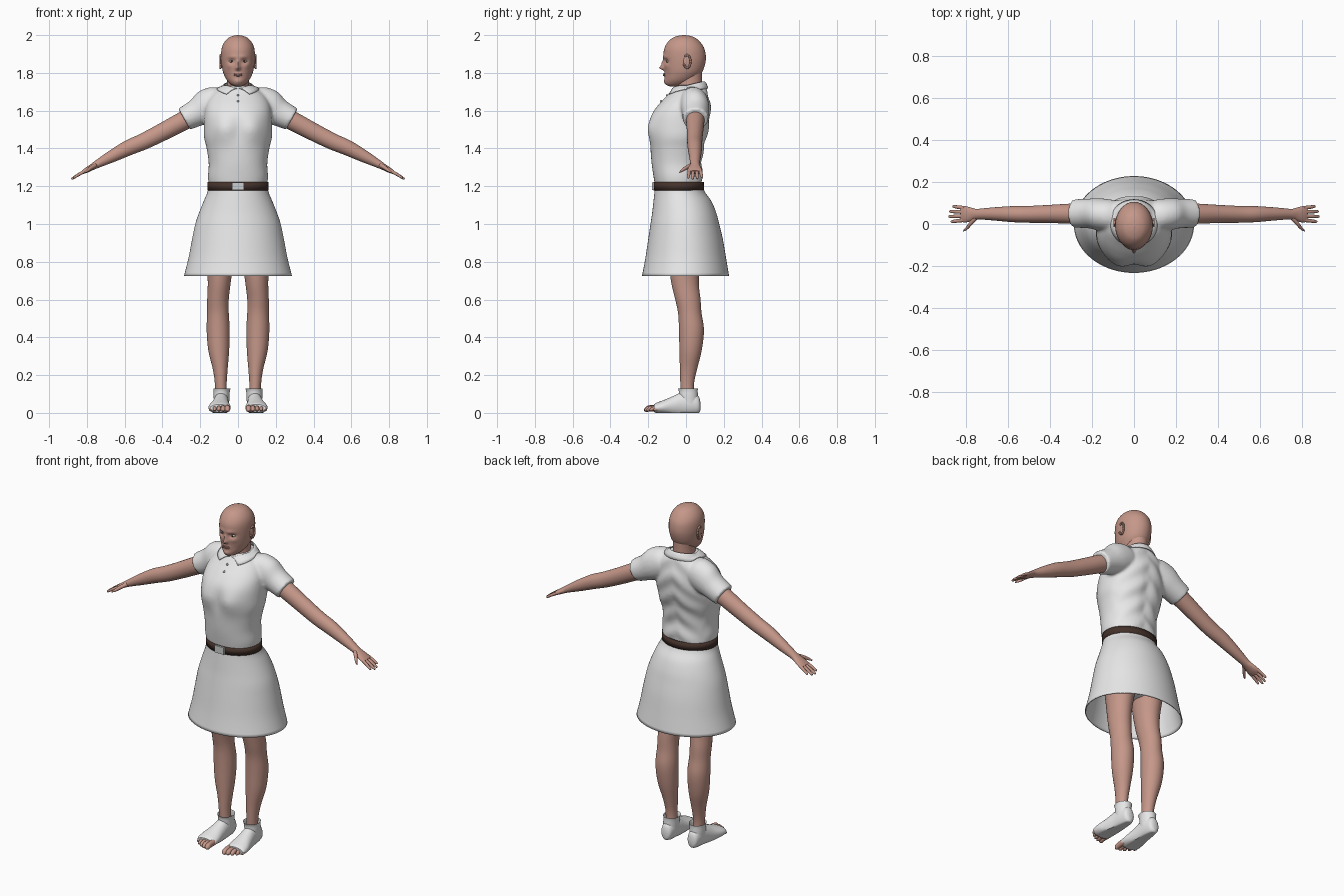
import bpy, bmesh, math
from mathutils import Vector

old = bpy.data.objects.get("Cube")
if old:
    bpy.data.objects.remove(old)

X, Y, Z = Vector((1, 0, 0)), Vector((0, 1, 0)), Vector((0, 0, 1))


def material(name, r, g, b):
    m = bpy.data.materials.new(name)
    m.use_nodes = True
    m.diffuse_color = (r, g, b, 1)
    m.node_tree.nodes["Principled BSDF"].inputs["Base Color"].default_value = (r, g, b, 1)
    return m


SKIN = material("skin", .56, .31, .25)
LIPS = material("lips", .46, .21, .18)
CLOTH = material("white cloth", .8, .8, .8)
LEATHER = material("brown leather", .06, .032, .024)
METAL = material("pale metal", .6, .62, .62)
DARK = material("dark iris", .05, .03, .025)


def spline(rows, steps):
    """Smooth curve through rows of numbers."""
    rows = [Vector(r) for r in rows]
    out = []
    for i in range(len(rows) - 1):
        p0, p1, p2 = rows[max(i - 1, 0)], rows[i], rows[i + 1]
        p3 = rows[min(i + 2, len(rows) - 1)]
        for k in range(steps):
            t = k / steps
            out.append(p1 + (p2 - p0) * (t / 2)
                       + (2 * p0 - 5 * p1 + 4 * p2 - p3) * (t * t / 2)
                       + (3 * p1 - p0 - 3 * p2 + p3) * (t ** 3 / 2))
    return out + [rows[-1]]


def loft(bm, rows, u=X, v=Y, seg=24, steps=4, power=1.0, caps=True, warp=None):
    """Skin oval rings; a row is centre x, y, z and half sizes along u and v."""
    rings = []
    for r in spline(rows, steps):
        ring = []
        for k in range(seg):
            a = math.tau * k / seg
            c, s = math.cos(a), math.sin(a)
            p = (Vector(r[:3]) + u * (r[3] * math.copysign(abs(c) ** power, c))
                 + v * (r[4] * math.copysign(abs(s) ** power, s)))
            ring.append(bm.verts.new(warp(p) if warp else p))
        rings.append(ring)
    for a, b in zip(rings, rings[1:]):
        for k in range(seg):
            n = (k + 1) % seg
            bm.faces.new((a[k], a[n], b[n], b[k]))
    if caps:
        bm.faces.new(rings[0])
        bm.faces.new(rings[-1])


def standing(rows):
    """Rows of z, half width, front y, back y."""
    return [(0, (f + b) / 2, z, w, (b - f) / 2) for z, w, f, b in rows]


def ball(bm, centre, size, seg=20):
    made = bmesh.ops.create_uvsphere(bm, u_segments=seg, v_segments=seg // 2, radius=1)
    for v in made["verts"]:
        v.co = Vector(centre) + Vector(a * b for a, b in zip(v.co, size))


def part(name, bm, mat, mirror=False, thick=0):
    bmesh.ops.recalc_face_normals(bm, faces=bm.faces)
    me = bpy.data.meshes.new(name)
    bm.to_mesh(me)
    bm.free()
    ob = bpy.data.objects.new(name, me)
    bpy.context.collection.objects.link(ob)
    me.materials.append(mat)
    bpy.ops.object.select_all(action="DESELECT")
    ob.select_set(True)
    bpy.context.view_layer.objects.active = ob
    bpy.ops.object.shade_smooth_by_angle(angle=math.radians(50))
    if thick:
        ob.modifiers.new("thickness", "SOLIDIFY").thickness = thick
    if mirror:
        ob.modifiers.new("mirror", "MIRROR")
    return ob


def bump(p, x, z, sx, sz):
    return math.exp(-((abs(p.x) - x) / sx) ** 2 - ((p.z - z) / sz) ** 2)


# Head with sculpted face
def face(p):
    if p.y < -.04:
        p.y -= (.024 * bump(p, 0, 1.826, .012, .011) + .012 * bump(p, 0, 1.848, .009, .018)
                + .005 * bump(p, .025, 1.885, .025, .009) - .013 * bump(p, .035, 1.862, .018, .012)
                + .006 * bump(p, 0, 1.79, .022, .010) + .006 * bump(p, 0, 1.755, .02, .012)
                + .004 * bump(p, .045, 1.835, .016, .014))
    return p


bm = bmesh.new()
loft(bm, standing([(1.728, .015, -.085, -.02), (1.738, .036, -.106, .01), (1.76, .058, -.112, .045),
                   (1.79, .074, -.112, .075), (1.82, .083, -.115, .093), (1.87, .089, -.119, .105),
                   (1.92, .088, -.117, .1), (1.955, .077, -.102, .082), (1.982, .055, -.076, .055),
                   (1.995, .03, -.046, .026), (2.0, .004, -.016, -.006)]),
     seg=96, steps=7, warp=face)
part("head", bm, SKIN)

bm = bmesh.new()
loft(bm, standing([(1.66, .075, -.05, .095), (1.72, .06, -.05, .085),
                   (1.77, .057, -.05, .084), (1.82, .058, -.04, .085)]), seg=32)
part("neck", bm, SKIN)

bm = bmesh.new()
ball(bm, (.035, -.091, 1.861), (.014, .0135, .007))
part("eyes", bm, CLOTH, mirror=True)
bm = bmesh.new()
ball(bm, (.034, -.1025, 1.861), (.005, .003, .005), 12)
part("irises", bm, DARK, mirror=True)
bm = bmesh.new()
for z in (1.794, 1.786):
    ball(bm, (0, -.114, z), (.022, .007, .0042))
part("mouth", bm, LIPS)

# Ears: shallow shell with a raised rim
bm = bmesh.new()
ball(bm, (.087, .004, 1.858), (.007, .018, .034))
rim = [(.093, .006 + .018 * math.sin(a), 1.86 + .034 * math.cos(a), .005, .005)
       for a in (math.tau * k / 24 for k in range(-2, 17))]
for row in rim:
    ball(bm, row[:3], (.006, .006, .006), 10)
part("ears", bm, SKIN, mirror=True)


# Shirt: torso and sleeves fused into one cloth surface
def drape(p):
    if p.y < -.02:
        p.y -= .02 * bump(p, .08, 1.5, .06, .07) - .004 * bump(p, 0, 1.5, .03, .07)
    elif p.y > .03:
        p.y += .004 * math.sin(p.z * 55 + abs(p.x) * 40) - .008 * bump(p, 0, 1.45, .03, .15)
    return p


TORSO = [(1.2, .153, -.163, .085), (1.25, .159, -.172, .088), (1.32, .155, -.182, .086),
         (1.4, .166, -.188, .098), (1.46, .18, -.19, .113), (1.52, .181, -.191, .125),
         (1.58, .178, -.18, .13), (1.63, .17, -.147, .13), (1.68, .145, -.1, .12),
         (1.715, .105, -.07, .108), (1.732, .072, -.056, .095)]
bm = bmesh.new()
loft(bm, standing(TORSO), seg=64, steps=6, power=.92, warp=drape)
for s in (1, -1):
    loft(bm, [(.05 * s, .035, 1.655, .06, .07), (.1 * s, .04, 1.65, .074, .086),
              (.165 * s, .046, 1.622, .076, .09), (.22 * s, .05, 1.588, .07, .073),
              (.285 * s, .05, 1.555, .068, .064)], u=Y, v=Vector((.49 * s, 0, .87)), seg=40)
shirt = part("shirt", bm, CLOTH)
mod = shirt.modifiers.new("fuse", "REMESH")
mod.mode, mod.voxel_size, mod.use_smooth_shade = "VOXEL", .008, True
mod = shirt.modifiers.new("soften", "SMOOTH")
mod.iterations = 6

# Collar: band open at the front, folded down to two points
bm = bmesh.new()
N, grid = 48, []
for k in range(N + 1):
    t = k / N
    a, b = .08 + t * (math.tau - .16), .6 + t * (math.tau - 1.2)
    lift = .05 * (.5 - .5 * math.cos(a)) ** .6
    top = Vector((.073 * math.sin(a), .02 - .078 * math.cos(a), 1.706 + lift))
    low = Vector((.105 * math.sin(b), .018 - .125 * math.cos(b) * (.8 if math.cos(b) < 0 else 1),
                  1.683 + lift * .7))
    grid.append([bm.verts.new(top.lerp(low, j / 4) + Z * (.008 * math.sin(math.pi * j / 4)))
                 for j in range(5)])
for a, b in zip(grid, grid[1:]):
    for j in range(4):
        bm.faces.new((a[j], a[j + 1], b[j + 1], b[j]))
collar = part("collar", bm, CLOTH)
wrap = collar.modifiers.new("rest on shirt", "SHRINKWRAP")
wrap.target, wrap.wrap_mode, wrap.offset = shirt, "OUTSIDE", .005
collar.modifiers.new("thickness", "SOLIDIFY").thickness = .005

bm = bmesh.new()
for z, y in ((1.682, -.101), (1.65, -.131)):
    ball(bm, (0, y, z), (.006, .006, .006), 12)
part("buttons", bm, METAL)

# Arms and hands
D = Vector((.87, 0, -.49))
UP = Vector((.49, 0, .87))
WRIST = Vector((.745, .047, 1.317))


def hand_row(along, side, w, h, drop=0.0):
    return (*(WRIST + D * along + Y * side - UP * drop), w, h)


bm = bmesh.new()
loft(bm, [(.2, .05, 1.59, .05, .052), (.3, .049, 1.54, .048, .05), (.4, .048, 1.487, .043, .047),
          (.5, .046, 1.437, .04, .044), (.58, .047, 1.403, .038, .041), (.67, .048, 1.357, .031, .032),
          hand_row(0, 0, .025, .021), hand_row(.03, -.001, .031, .017),
          hand_row(.065, -.001, .039, .014), hand_row(.088, 0, .037, .01)],
     u=Y, v=UP, seg=32)
for i, length in enumerate((.062, .074, .07, .052)):
    y = -.028 + .019 * i
    spread = (i - 1.5) * .005
    loft(bm, [hand_row(.07, y, .0095, .009), hand_row(.085 + length * .45, y + spread * .6, .0085, .008),
              hand_row(.085 + length * .9, y + spread, .0065, .006, .002),
              hand_row(.085 + length, y + spread, .002, .002, .002)], u=Y, v=UP, seg=12)
loft(bm, [hand_row(.005, -.012, .016, .012), hand_row(.035, -.042, .013, .011),
          hand_row(.06, -.066, .009, .008, .004), hand_row(.08, -.08, .003, .003, .005)],
     u=Y, v=UP, seg=12)
part("arms", bm, SKIN, mirror=True)

# Skirt, shorts beneath and belt
bm = bmesh.new()
loft(bm, standing([(.725, .286, -.233, .228), (.82, .262, -.215, .212), (.92, .243, -.2, .195),
                   (1.0, .226, -.188, .176), (1.06, .206, -.179, .16), (1.12, .182, -.172, .135),
                   (1.165, .163, -.167, .103), (1.2, .156, -.163, .088)]),
     seg=72, caps=False)
part("skirt", bm, CLOTH, thick=.006)

bm = bmesh.new()
loft(bm, standing([(.84, .035, -.04, .05), (.875, .1, -.08, .09), (.92, .165, -.11, .12),
                   (1.02, .172, -.13, .13), (1.15, .145, -.14, .09)]), seg=40)
part("shorts", bm, CLOTH)

bm = bmesh.new()
loft(bm, standing([(1.178, .161, -.171, .096), (1.222, .161, -.171, .094)]),
     seg=64, steps=1, caps=False)
part("belt", bm, LEATHER, thick=.008)

bm = bmesh.new()
bmesh.ops.create_cube(bm, size=1)
for v in bm.verts:
    v.co = Vector((v.co.x * .062, -.171 + v.co.y * .016, 1.2 + v.co.z * .042))
part("buckle", bm, METAL)

# Legs
bm = bmesh.new()
loft(bm, [(.088, .008, .06, .032, .035), (.091, .006, .15, .031, .036), (.094, .013, .23, .039, .045),
          (.102, .024, .33, .055, .059), (.105, .029, .44, .061, .066), (.106, .02, .53, .057, .062),
          (.106, .01, .6, .057, .067), (.1, -.004, .68, .06, .072), (.096, -.008, .76, .067, .08),
          (.094, -.004, .88, .08, .098), (.09, 0, 1.0, .085, .105)], seg=36)
part("legs", bm, SKIN, mirror=True)


# Shoes with ankle cuffs and bare toes
def ground(p):
    p.z = max(p.z, 0)
    return p


bm = bmesh.new()
loft(bm, [(.087, .076, .036, .012, .022), (.087, .066, .043, .03, .046), (.087, .03, .05, .038, .062),
          (.089, -.02, .046, .041, .063), (.093, -.07, .036, .048, .052), (.097, -.12, .03, .058, .037),
          (.098, -.155, .026, .058, .028), (.098, -.17, .025, .05, .02)],
     v=Z, seg=32, warp=ground)
loft(bm, [(.087, .015, .05, .04, .05), (.087, .013, .09, .042, .05),
          (.086, .012, .115, .043, .05), (.085, .01, .13, .046, .053)], seg=32, caps=False)
part("shoes", bm, CLOTH, mirror=True)

bm = bmesh.new()
for i in range(5):
    r = .019 - .002 * i
    x, tip = .056 + .0225 * i, -.222 + .003 * i * i
    loft(bm, [(x, -.14, .026, r * .8, r), (x, tip + .03, .024, r * .75, r * .9),
              (x, tip + .012, .019, r * .75, r * .8), (x, tip, .015, r * .25, r * .25)],
         v=Z, seg=14, warp=ground)
part("toes", bm, SKIN, mirror=True)
